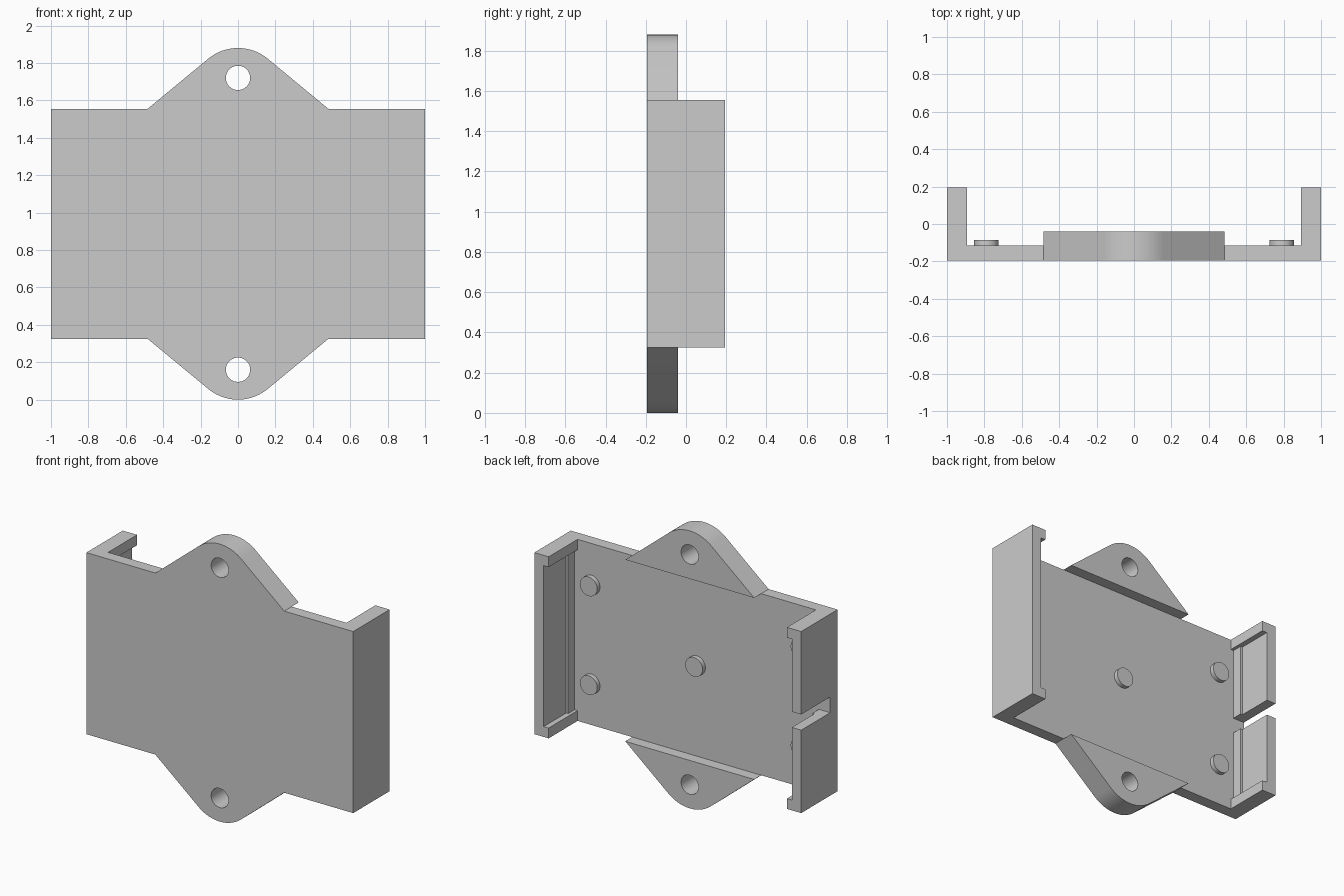
import bpy, bmesh, math

if "Cube" in bpy.data.objects:
    bpy.data.objects.remove(bpy.data.objects["Cube"])

grey = bpy.data.materials.new("plain grey")
grey.use_nodes = True
COLOUR = (0.6, 0.6, 0.6, 1)
grey.diffuse_color = COLOUR
grey.node_tree.nodes["Principled BSDF"].inputs["Base Color"].default_value = COLOUR

FRONT, FLOOR, RIM = -0.195, -0.115, 0.195   # depths along y
LOW, HIGH = 0.325, 1.555                    # plate bottom and top
MID = (LOW + HIGH) / 2


def circle(x, z, r, n=40):
    return [(x + r * math.cos(2 * math.pi * i / n), z + r * math.sin(2 * math.pi * i / n))
            for i in range(n)]


def extrude(name, loops, y0, y1):
    """Extrude an x-z outline, with any further loops as holes, from y0 to y1."""
    bm = bmesh.new()
    edges = []
    for loop in loops:
        verts = [bm.verts.new((x, y0, z)) for x, z in loop]
        edges += [bm.edges.new((v, verts[i - 1])) for i, v in enumerate(verts)]
    if len(loops) > 1:
        bmesh.ops.triangle_fill(bm, edges=edges, use_beauty=True)
    else:
        bm.faces.new(verts)
    grown = bmesh.ops.extrude_face_region(bm, geom=bm.faces[:], use_keep_orig=True)
    moved = [g for g in grown["geom"] if isinstance(g, bmesh.types.BMVert)]
    bmesh.ops.translate(bm, verts=moved, vec=(0, y1 - y0, 0))
    bmesh.ops.recalc_face_normals(bm, faces=bm.faces[:])
    mesh = bpy.data.meshes.new(name)
    bm.to_mesh(mesh)
    bm.free()
    mesh.materials.append(grey)
    obj = bpy.data.objects.new(name, mesh)
    bpy.context.collection.objects.link(obj)
    bpy.ops.object.select_all(action="DESELECT")
    obj.select_set(True)
    bpy.context.view_layer.objects.active = obj
    bpy.ops.object.shade_smooth_by_angle(angle=math.radians(30))
    return obj


def rect(x0, x1, z0, z1):
    return [(x0, z0), (x1, z0), (x1, z1), (x0, z1)]


# Base plate
extrude("base_plate", [rect(-1, 1, LOW, HIGH)], FRONT, FLOOR)

# Rounded mounting ears with screw holes
R, HALF = 0.25, 0.483
tip = math.radians(39.6)
arc = [-tip + 2 * tip * i / 20 for i in range(21)]
ear = [(-HALF, LOW)] + [(R * math.sin(a), R - R * math.cos(a)) for a in arc] + [(HALF, LOW)]
hole = circle(0, 0.16, 0.065)
extrude("lower_ear", [ear, hole], FRONT, -0.04)
extrude("upper_ear", [[(x, 2 * MID - z) for x, z in loop] for loop in (ear, hole)],
        FRONT, -0.04)

# Side walls: thin in the middle, with thicker end lips
OUT, THIN, LIP, END = 1, 0.93, 0.893, 0.07
extrude("left_wall", [[(OUT, LOW), (OUT, HIGH), (LIP, HIGH), (LIP, HIGH - END),
                       (THIN, HIGH - END), (THIN, LOW + END), (LIP, LOW + END),
                       (LIP, LOW)]], FLOOR, RIM)
SLOT = 0.053
half = [(-OUT, LOW), (-OUT, MID - SLOT), (-THIN, MID - SLOT), (-THIN, LOW + END),
        (-LIP, LOW + END), (-LIP, LOW)]
extrude("right_wall_lower", [half], FLOOR, RIM)
extrude("right_wall_upper", [[(x, 2 * MID - z) for x, z in half]], FLOOR, RIM)

# Thin ridges at the foot of the wall recesses
RIDGE = 0.915
extrude("left_ridge", [rect(RIDGE, THIN, LOW + END, HIGH - END)], FLOOR, -0.045)
extrude("right_ridge_lower", [rect(-THIN, -RIDGE, LOW + END, MID - SLOT)], FLOOR, -0.045)
extrude("right_ridge_upper", [rect(-THIN, -RIDGE, MID + SLOT, HIGH - END)], FLOOR, -0.045)

# Round support pads
pads = [(0, 0)] + [(sx * 0.79, sz * 0.335) for sx in (-1, 1) for sz in (-1, 1)]
for i, (x, dz) in enumerate(pads):
    extrude(f"support_pad_{i + 1}", [circle(x, MID + dz, 0.065)], FLOOR, -0.085)
